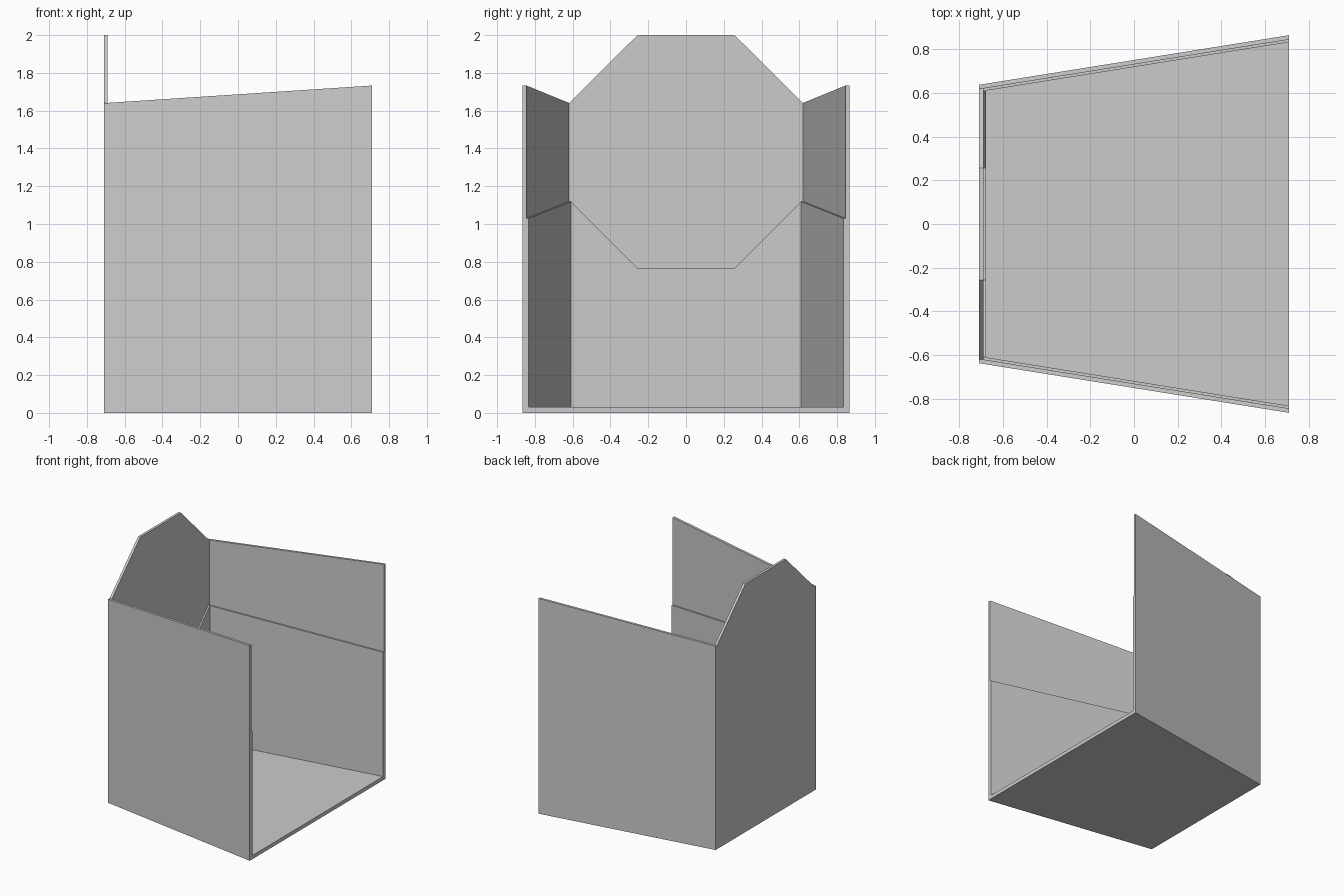
import bpy
import bmesh

cube = bpy.data.objects.get("Cube")
if cube:
    bpy.data.objects.remove(cube, do_unlink=True)

# Material
grey = bpy.data.materials.new("plain grey")
grey.use_nodes = True
colour = (0.6, 0.6, 0.6, 1)
grey.diffuse_color = colour
grey.node_tree.nodes["Principled BSDF"].inputs["Base Color"].default_value = colour

BACK, FRONT = -0.71, 0.71      # closed end and open end along x
SKIN, LINER = 0.02, 0.012      # outer panel and inner lining thickness
FLOOR = 0.03


def side_y(x):
    """Outer half width of the tapering box at x."""
    return 0.751 + 0.16 * x


def panel(name, near, far):
    """Solid between two matching outlines."""
    bm = bmesh.new()
    a = [bm.verts.new(p) for p in near]
    b = [bm.verts.new(p) for p in far]
    bm.faces.new(a)
    bm.faces.new(b[::-1])
    for i in range(len(a)):
        j = (i + 1) % len(a)
        bm.faces.new((a[i], b[i], b[j], a[j]))
    bmesh.ops.recalc_face_normals(bm, faces=bm.faces)
    mesh = bpy.data.meshes.new(name)
    bm.to_mesh(mesh)
    bm.free()
    mesh.materials.append(grey)
    obj = bpy.data.objects.new(name, mesh)
    bpy.context.collection.objects.link(obj)
    return obj


# Floor
plan = [(x, s * side_y(x)) for x, s in
        ((BACK, -1), (FRONT, -1), (FRONT, 1), (BACK, 1))]
panel("floor", [(x, y, 0) for x, y in plan], [(x, y, FLOOR) for x, y in plan])

# Side walls: a full outer panel and a lower lining that leaves a ledge
def side_panel(name, sign, start, z_back, z_front, outer, inner):
    outline = [(start, FLOOR), (FRONT, FLOOR), (FRONT, z_front), (start, z_back)]
    panel(name, *[[(x, sign * (side_y(x) - d), z) for x, z in outline]
                  for d in (outer, inner)])


for side, sign in (("left", -1), ("right", 1)):
    # The front faces -y, so the model's own left is +x; these lie front and back
    label = "front" if sign < 0 else "back"
    side_panel(label + "_wall", sign, BACK, 1.64, 1.733, 0, SKIN)
    side_panel(label + "_lining", sign, BACK + SKIN, 1.12, 1.03, SKIN, SKIN + LINER)


# End wall with a chamfered top
def end_panel(name, half, x0, x1):
    outline = half + [(-y, z) for y, z in half[::-1]]
    panel(name, *[[(x, y, z) for y, z in outline] for x in (x0, x1)])


inner = BACK + SKIN
end_panel("end_wall", [(0.62, FLOOR), (0.62, 1.64), (0.257, 2.0)], BACK, inner)

# Lower lining of the end wall with a scooped top edge
end_panel("end_lining", [(0.61, FLOOR), (0.61, 1.12), (0.257, 0.767)],
          inner, inner + LINER)
